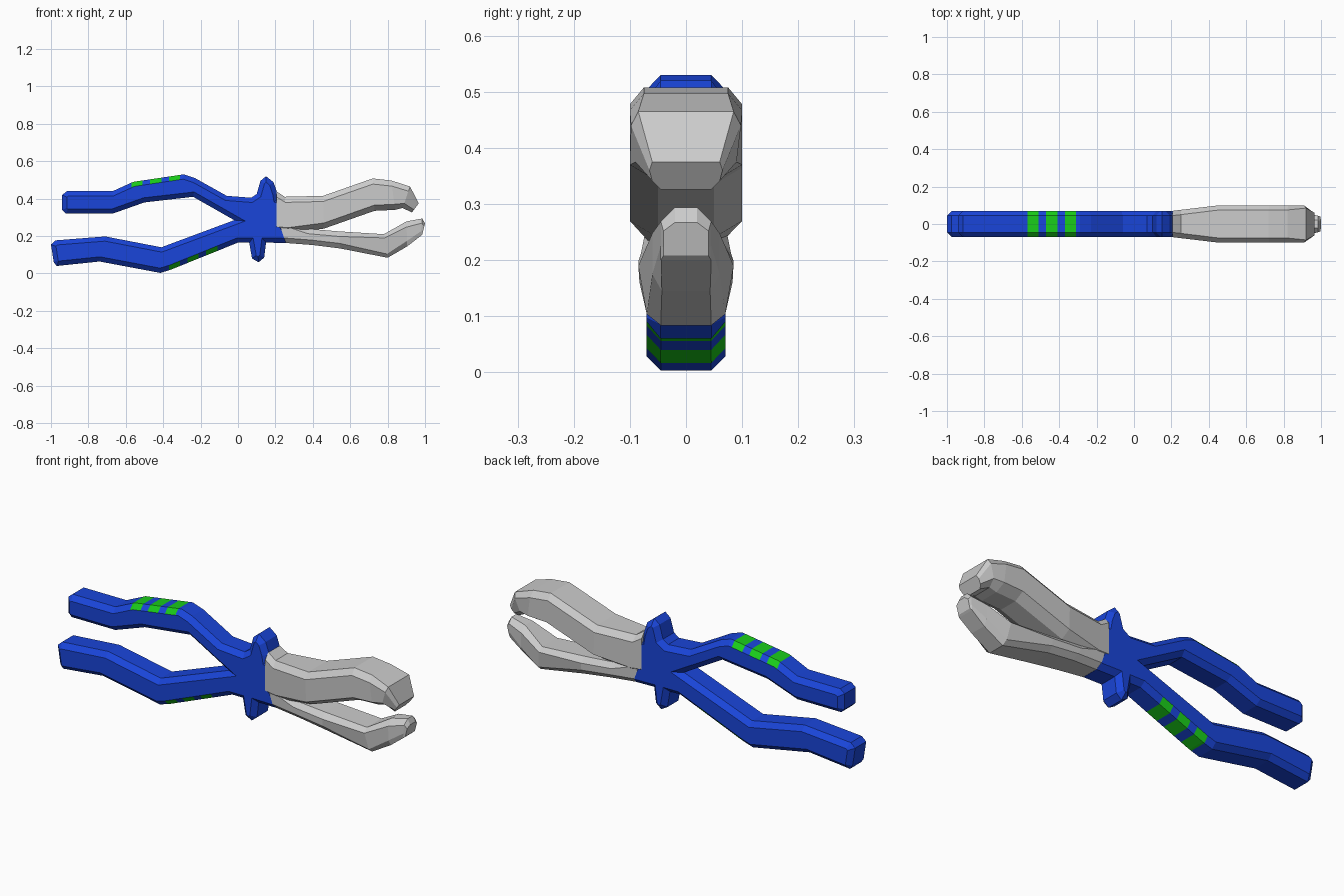
import bpy, bmesh

if "Cube" in bpy.data.objects:
    bpy.data.objects.remove(bpy.data.objects["Cube"])


def material(name, rgb):
    m = bpy.data.materials.new(name)
    m.diffuse_color = (*rgb, 1)
    m.use_nodes = True
    m.node_tree.nodes["Principled BSDF"].inputs["Base Color"].default_value = m.diffuse_color
    return m


def finish(bm, name, mats=()):
    bmesh.ops.recalc_face_normals(bm, faces=bm.faces)
    me = bpy.data.meshes.new(name)
    bm.to_mesh(me)
    bm.free()
    ob = bpy.data.objects.new(name, me)
    for m in mats:
        me.materials.append(m)
    bpy.context.collection.objects.link(ob)
    return ob


def loft_jaw(name, stations):
    """Each station: top (x,z), bottom (x,z), top flat, upper side, lower side, bottom flat half-widths, chamfer."""
    bm = bmesh.new()
    rings = []
    for (tx, tz), (bx, bz), wt, w1, w2, wb, c in stations:
        levels = []
        for t, w in ((0, wt), (c / (tz - bz), w1), (1 - c / (tz - bz), w2), (1, wb)):
            levels.append((tx + (bx - tx) * t, w, tz + (bz - tz) * t))
        pts = levels + [(x, -y, z) for x, y, z in reversed(levels)]
        rings.append([bm.verts.new(p) for p in pts])
    for a, b in zip(rings, rings[1:]):
        for i in range(8):
            j = (i + 1) % 8
            bm.faces.new((a[i], a[j], b[j], b[i]))
    bm.faces.new(rings[0])
    bm.faces.new(rings[-1])
    return finish(bm, name)


blue = material("grip_blue", (0.01, 0.06, 0.7))
green = material("stripe_green", (0.01, 0.6, 0.01))

# Grips, hub and spurs: one outline, extruded and chamfered on both sides
outline = [
    (-.94, .34), (-.94, .42), (-.915, .44), (-.67, .44), (-.56, .49), (-.29, .53), (-.23, .51),
    (-.06, .415), (.07, .405), (.10, .425), (.12, .495), (.15, .52), (.19, .488), (.21, .43),
    (.215, .40), (.24, .39), (.24, .27), (.28, .19), (.255, .163),
    (.15, .165), (.14, .085), (.11, .06), (.075, .08), (.06, .165), (0, .165),
    (-.36, .02), (-.415, .003), (-.74, .064), (-.97, .04), (-.985, .06), (-1, .155), (-.975, .177),
    (-.71, .198), (-.41, .14), (-.02, .285), (-.24, .41), (-.50, .38), (-.67, .32), (-.92, .32)]
bm = bmesh.new()
front = bm.faces.new([bm.verts.new((x, -.045, z)) for x, z in outline])
back = bm.faces.new([bm.verts.new((x, .045, z)) for x, z in reversed(outline)])
n = len(outline)
fv, bv = list(front.verts), list(back.verts)[::-1]
for i in range(n):
    j = (i + 1) % n
    bm.faces.new((fv[j], fv[i], bv[i], bv[j]))
bmesh.ops.recalc_face_normals(bm, faces=bm.faces)
bmesh.ops.inset_individual(bm, faces=[front, back], thickness=.025, depth=.025, use_even_offset=True)
bmesh.ops.triangulate(bm, faces=[f for f in bm.faces if len(f.verts) > 4])

# Green stripes: cut across the grips and recolour the outer faces
spans = [(-.57 + .1 * k, -.51 + .1 * k) for k in range(5)]
for x in [x for s in spans for x in s]:
    bmesh.ops.bisect_plane(bm, geom=bm.verts[:] + bm.edges[:] + bm.faces[:],
                           plane_co=(x, 0, 0), plane_no=(1, 0, 0))
bm.normal_update()
for f in bm.faces:
    c = f.calc_center_median()
    for k, (a, b) in enumerate(spans):
        if a < c.x < b:
            upper = k < 3 and c.z > .42 and f.normal.z > .3
            lower = k > 1 and c.z < .17 and f.normal.z < -.3
            if upper or lower:
                f.material_index = 1
finish(bm, "grips_and_hub", (blue, green))

# Upper jaw with a blunt hooked tip
loft_jaw("upper_jaw", [
    ((.205, .44), (.205, .22), .045, .07, .07, .045, .03),
    ((.25, .41), (.27, .215), .05, .076, .076, .05, .03),
    ((.455, .415), (.46, .24), .075, .10, .10, .05, .03),
    ((.72, .508), (.73, .335), .075, .10, .10, .05, .03),
    ((.82, .497), (.84, .34), .075, .10, .10, .05, .03),
    ((.92, .465), (.88, .35), .085, .098, .09, .05, .025),
    ((.966, .375), (.93, .326), .06, .065, .06, .045, .015)])

# Lower jaw rising to a narrow tip
loft_jaw("lower_jaw", [
    ((.212, .29), (.256, .163), .045, .07, .07, .045, .027),
    ((.36, .24), (.40, .152), .06, .08, .08, .055, .027),
    ((.54, .225), (.545, .134), .06, .085, .083, .06, .027),
    ((.78, .21), (.80, .084), .06, .085, .07, .045, .02),
    ((.90, .278), (.905, .145), .03, .06, .06, .043, .03),
    ((.985, .294), (.976, .2), .02, .045, .045, .045, .025),
    ((1.0, .267), (.985, .208), .02, .04, .04, .04, .015)])
